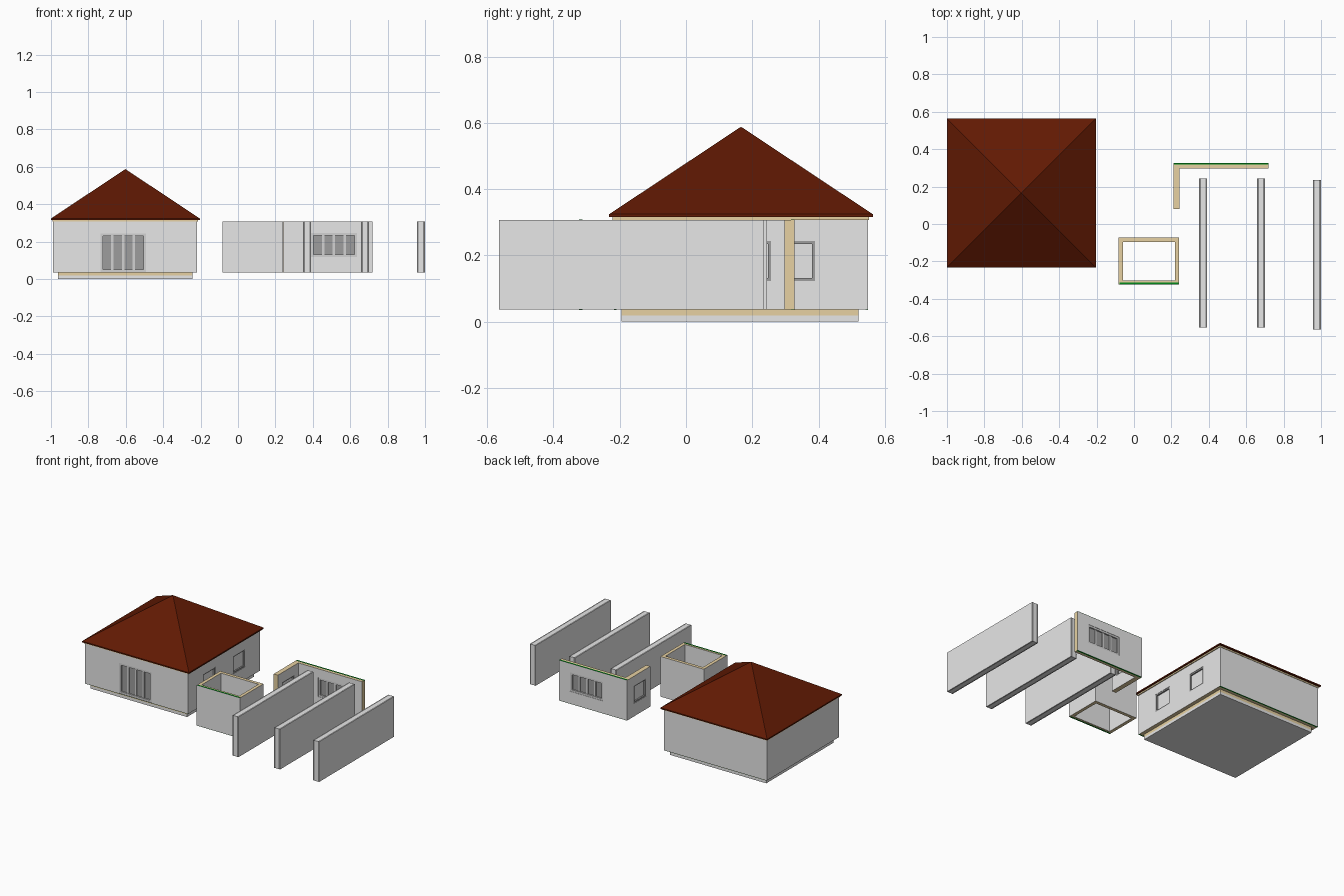
import bpy, bmesh
from mathutils import Vector

if "Cube" in bpy.data.objects:
    bpy.data.objects.remove(bpy.data.objects["Cube"])

def material(name, rgb):
    m = bpy.data.materials.new(name)
    m.diffuse_color = (*rgb, 1)
    m.use_nodes = True
    m.node_tree.nodes["Principled BSDF"].inputs["Base Color"].default_value = m.diffuse_color
    return m

GRAY = material("wall_gray", (0.8, 0.8, 0.8))
TAN = material("core_tan", (0.80, 0.64, 0.36))
ROOF = material("roof_rust", (0.12, 0.01, 0.001))
GREEN = material("membrane_green", (0.0, 0.26, 0.01))
FRAME = material("frame_gray", (0.65, 0.65, 0.65))
PANEL = material("panel_dark_gray", (0.34, 0.34, 0.34))
DARK = material("liner_dark_gray", (0.25, 0.25, 0.25))

def finish(name, bm, *mats):
    bmesh.ops.recalc_face_normals(bm, faces=bm.faces)
    me = bpy.data.meshes.new(name)
    bm.to_mesh(me)
    bm.free()
    for m in mats:
        me.materials.append(m)
    ob = bpy.data.objects.new(name, me)
    bpy.context.collection.objects.link(ob)
    return ob

def add_box(bm, x0, x1, y0, y1, z0, z1):
    vs = bmesh.ops.create_cube(bm, size=1)["verts"]
    lo, size = Vector((x0, y0, z0)), Vector((x1 - x0, y1 - y0, z1 - z0))
    for v in vs:
        v.co = lo + (v.co + Vector((.5, .5, .5))) * size

def boxes(name, mat, *dims):
    bm = bmesh.new()
    for d in dims:
        add_box(bm, *d)
    return finish(name, bm, mat)

Z0, Z1 = 0.036, 0.307   # bottom and top of every wall

def walls(name, outer, inner, closed):
    """Gray wall run between two outlines, tan on its cut edges."""
    bm = bmesh.new()
    cols = [[bm.verts.new((*p, z)) for p, z in ((o, Z0), (i, Z0), (i, Z1), (o, Z1))]
            for o, i in zip(outer, inner)]
    n = len(cols)
    for k in range(n if closed else n - 1):
        a, b = cols[k], cols[(k + 1) % n]
        for j in range(4):
            f = bm.faces.new((a[j], a[(j + 1) % 4], b[(j + 1) % 4], b[j]))
            f.material_index = 1 if j in (0, 2) else 0
    if not closed:
        for c in (cols[0], cols[-1]):
            bm.faces.new(c).material_index = 1
    return finish(name, bm, GRAY, TAN)

def rect(x0, x1, y0, y1, inset=0):
    x0, x1, y0, y1 = x0 + inset, x1 - inset, y0 + inset, y1 - inset
    return [(x0, y0), (x1, y0), (x1, y1), (x0, y1)]

def opening(name, wall, along_x, a0, a1, z0, z1, c0, c1, panels, pane_mat):
    """Cut a hole in a wall (depth c0..c1) and fit a frame with panes."""
    def d(u0, u1, v0, v1, w0, w1):
        return (u0, u1, v0, v1, w0, w1) if along_x else (v0, v1, u0, u1, w0, w1)
    cutter = boxes(name + "_cutter", GRAY, d(a0, a1, c0 - .01, c1 + .01, z0, z1))
    cutter.hide_render = True
    cutter.hide_viewport = True
    mod = wall.modifiers.new("opening", "BOOLEAN")
    mod.operation, mod.solver, mod.object = "DIFFERENCE", "EXACT", cutter
    t = 0.009 if panels == 1 else 0.013
    lo, hi = c0 + .002, c1 - .002
    mid = (c0 + c1) / 2
    bars = [d(a0, a1, lo, hi, z0, z0 + t), d(a0, a1, lo, hi, z1 - t, z1),
            d(a0, a0 + t, lo, hi, z0 + t, z1 - t), d(a1 - t, a1, lo, hi, z0 + t, z1 - t)]
    step = (a1 - a0 - t) / panels
    panes = []
    for k in range(panels):
        s = a0 + t + k * step
        panes.append(d(s, s + step - t, mid - .004, mid + .004, z0 + t, z1 - t))
        if k:
            bars.append(d(s - t, s, mid - .01, mid + .01, z0 + t, z1 - t))
    boxes(name + "_frame", PANEL if panels == 1 else FRAME, *bars)
    boxes(name + "_panes", pane_mat, *panes)

# House: foundation, floor, walls
boxes("foundation", GRAY, (-.963, -.244, -.195, .520, 0, .018))
boxes("floor_slab", TAN, (-.963, -.244, -.195, .520, .018, .037))
HX0, HX1, HY0, HY1, T = -.988, -.219, -.218, .549, .03
house = walls("house_walls", rect(HX0, HX1, HY0, HY1), rect(HX0, HX1, HY0, HY1, T), True)
opening("front_door", house, True, -.735, -.493, .038, .243, HY0, HY0 + T, 4, PANEL)
for side, y in (("front", -.06), ("rear", .258)):
    opening(side + "_side_window", house, False, y, y + .132, .123, .243,
            HX1 - T, HX1, 1, GRAY)

# Roof: soffit plate, eave band and pyramid
boxes("soffit", TAN, (-.992, -.213, -.222, .552, .307, .316))
bm = bmesh.new()
R = rect(-1, -.204, -.232, .564)
low = [bm.verts.new((*p, .316)) for p in R]
top = [bm.verts.new((*p, .324)) for p in R]
apex = bm.verts.new((-.602, .166, .588))
bm.faces.new(low)
for k in range(4):
    j = (k + 1) % 4
    bm.faces.new((low[k], low[j], top[j], top[k]))
    bm.faces.new((top[k], top[j], apex))
finish("hip_roof", bm, ROOF)

# Small open room
walls("room_walls", rect(-.082, .241, -.323, -.073), rect(-.082, .241, -.323, -.073, .022), True)

# L-shaped wall with windows
corner = walls("corner_wall", [(.718, .327), (.21, .327), (.21, .08)],
               [(.718, .297), (.242, .297), (.242, .08)], False)
opening("long_wall_window", corner, True, .39, .636, .119, .247, .297, .327, 4, PANEL)
opening("short_wall_window", corner, False, .125, .257, .123, .243, .21, .242, 1, GRAY)

# Green membrane lines along the outer wall edges, top and underside
for n, z in (("top", Z1), ("bottom", Z0 - .001)):
    boxes(f"membrane_{n}", GREEN, (-.078, .237, -.323, -.313, z, z + .001),
          (.214, .718, .317, .327, z, z + .001))
boxes("house_membrane", GREEN, (HX0, HX1, HY0, HY0 + .008, Z0 - .001, Z0),
      (HX0, HX1, HY1 - .008, HY1, Z0 - .001, Z0))

# Three freestanding partition walls: core, dark liners, outer skins
for n, (x, y0, y1) in enumerate(((.347, -.553, .244), (.657, -.553, .244), (.956, -.564, .236))):
    for part, mat, spans in (("core", GRAY, ((.010, .034),)),
                             ("liners", DARK, ((.004, .010), (.034, .040))),
                             ("skins", GRAY, ((0, .004), (.040, .044)))):
        boxes(f"partition_{part}_{n + 1}", mat,
              *[(x + a, x + b, y0, y1, Z0, Z1) for a, b in spans])
